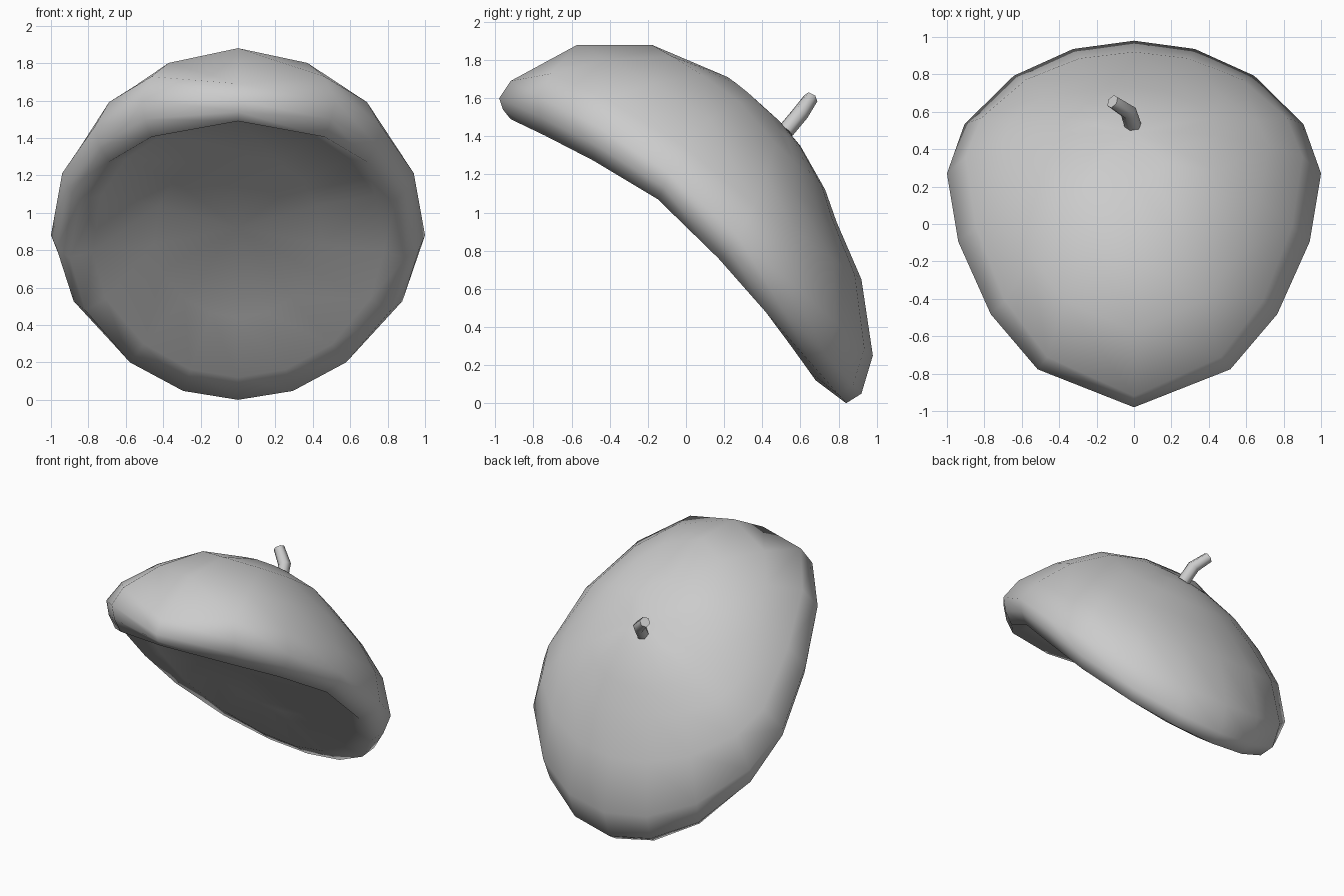
import bpy
import bmesh
from math import sin, cos, radians

if "Cube" in bpy.data.objects:
    bpy.data.objects.remove(bpy.data.objects["Cube"])

felt = bpy.data.materials.new("grey felt")
felt.use_nodes = True
GREY = (0.6, 0.6, 0.6, 1)
felt.diffuse_color = GREY
felt.node_tree.nodes["Principled BSDF"].inputs["Base Color"].default_value = GREY

# Uneven spacing around the cap, from the front (0) to the back (180)
HALF = [0, 31, 50, 70, 90, 115, 140, 161, 180]
ANGLES = HALF + [-a for a in HALF[-2:0:-1]]

# Loops of the cap: front (y, z), side (x, y, z), back (y, z), bulge
LOOPS = [
    # crown
    ((.22, 1.71), (.22, .49, 1.43), (.6, 1.35), 0),
    ((-.18, 1.88), (.47, .47, 1.36), (.73, 1.12), 0),
    ((-.57, 1.88), (.72, .42, 1.2), (.79, .95), 0),
    ((-.92, 1.69), (.9, .36, 1.04), (.92, .65), .15),
    # rim
    ((-.98, 1.6), (1, .27, .88), (.98, .25), .12),
    ((-.96, 1.54), (.97, .23, .81), (.92, .05), .06),
    ((-.92, 1.49), (.9, .17, .76), (.84, 0), 0),
    # shallow underside
    ((-.7, 1.5), (.78, .2, .79), (.68, .12), 0),
    ((-.38, 1.32), (.45, .17, .83), (.53, .44), 0),
]


def loop_point(front, side, back, bulge, degrees):
    """Blend from the side point towards the front or back point."""
    a = radians(degrees)
    c = cos(a)
    x, y, z = side
    end = front if c > 0 else back
    weight = abs(c) ** 1.15
    y += (end[0] - y) * weight
    if c > 0:
        z += (end[1] - z) * c ** .8 + bulge * abs(sin(2 * a)) * c
    else:
        z += (end[1] - z) * weight
    return x * sin(a), y, z


# Cap: closed shell from the crown, round the rim, to the underside
bm = bmesh.new()
rings = [[bm.verts.new(loop_point(*loop, a)) for a in ANGLES] for loop in LOOPS]
n = len(ANGLES)
for upper, lower in zip(rings, rings[1:]):
    for i in range(n):
        j = (i + 1) % n
        bm.faces.new((upper[i], upper[j], lower[j], lower[i]))
for ring, centre in ((rings[0], (0, .49, 1.48)), (rings[-1], (0, .09, .92))):
    pole = bm.verts.new(centre)
    for i in range(n):
        bm.faces.new((pole, ring[i], ring[(i + 1) % n]))
bmesh.ops.recalc_face_normals(bm, faces=bm.faces)
for face in bm.faces:
    face.smooth = True
mesh = bpy.data.meshes.new("cap")
bm.to_mesh(mesh)
bm.free()
mesh.materials.append(felt)
cap = bpy.data.objects.new("cap", mesh)
bpy.context.collection.objects.link(cap)

# Stem: short bent tube on the crown
curve = bpy.data.curves.new("stem", "CURVE")
curve.dimensions = "3D"
curve.bevel_depth = .045
curve.bevel_resolution = 1
curve.use_fill_caps = True
curve.materials.append(felt)
spline = curve.splines.new("POLY")
path = [(-.005, .525, 1.43), (-.03, .6, 1.52), (-.115, .655, 1.6)]
spline.points.add(len(path) - 1)
for point, place in zip(spline.points, path):
    point.co = (*place, 1)
spline.points[-1].radius = .85
spline.use_smooth = True
stem = bpy.data.objects.new("stem", curve)
bpy.context.collection.objects.link(stem)
